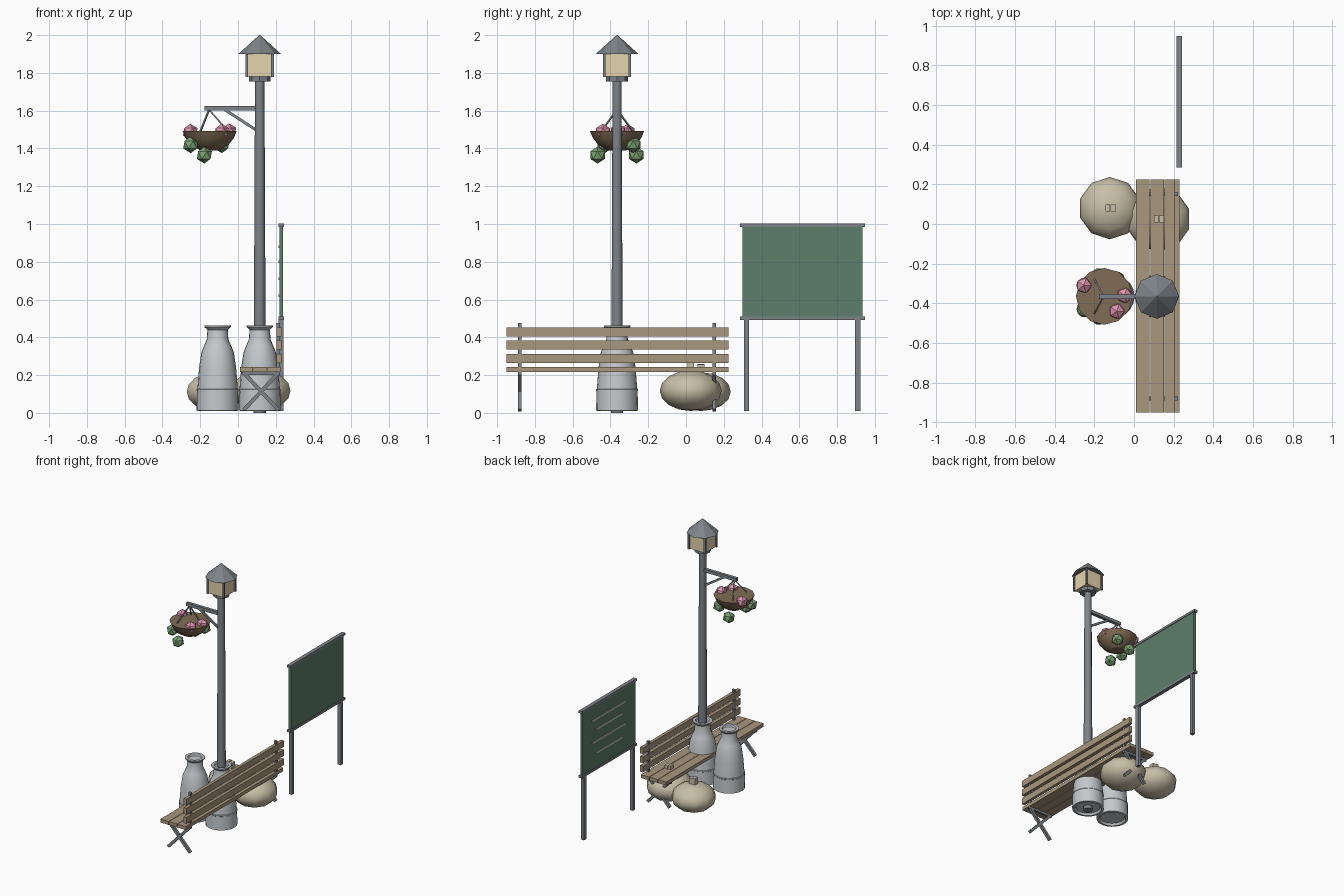
import bpy, bmesh, math
from mathutils import Vector, Matrix

if "Cube" in bpy.data.objects:
    bpy.data.objects.remove(bpy.data.objects["Cube"])


def mat(name, rgb):
    m = bpy.data.materials.new(name)
    m.diffuse_color = (*rgb, 1)
    m.use_nodes = True
    m.node_tree.nodes["Principled BSDF"].inputs["Base Color"].default_value = m.diffuse_color
    return m


METAL = mat("dark_metal", (0.21, 0.23, 0.25))
STEEL = mat("pale_steel", (0.55, 0.58, 0.6))
WOOD = mat("wood", (0.40, 0.31, 0.21))
SACK = mat("sackcloth", (0.58, 0.52, 0.39))
GREEN = mat("board_green", (0.11, 0.21, 0.15))
LEAF = mat("leaf", (0.20, 0.36, 0.17))
PINK = mat("petal", (0.75, 0.30, 0.43))
GLASS = mat("warm_glass", (0.78, 0.66, 0.42))
BASKET = mat("basket_brown", (0.22, 0.15, 0.09))
PAPER = mat("pale_strip", (0.6, 0.6, 0.5))


def finish(bm, name, material, smooth=None):
    bmesh.ops.recalc_face_normals(bm, faces=bm.faces)
    me = bpy.data.meshes.new(name)
    bm.to_mesh(me)
    bm.free()
    me.materials.append(material)
    ob = bpy.data.objects.new(name, me)
    bpy.context.collection.objects.link(ob)
    if smooth:
        bpy.ops.object.select_all(action='DESELECT')
        ob.select_set(True)
        bpy.context.view_layer.objects.active = ob
        bpy.ops.object.shade_smooth_by_angle(angle=math.radians(smooth))
    return ob


def box(name, lo, hi, material):
    lo, hi = Vector(lo), Vector(hi)
    bm = bmesh.new()
    bmesh.ops.create_cube(bm, size=1, matrix=Matrix.Translation((lo + hi) / 2)
                          @ Matrix.Diagonal((*(hi - lo), 1)))
    return finish(bm, name, material)


def bar(name, a, b, w, d, material=METAL):
    """Square bar between two points."""
    a, b = Vector(a), Vector(b)
    rot = (b - a).to_track_quat('Z', 'Y').to_matrix().to_4x4()
    bm = bmesh.new()
    bmesh.ops.create_cube(bm, size=1, matrix=Matrix.Translation((a + b) / 2) @ rot
                          @ Matrix.Diagonal((w, d, (b - a).length, 1)))
    return finish(bm, name, material)


def lathe(name, x, y, profile, n, material, smooth=None):
    """Revolve (radius, z) points round a vertical axis, closing both ends."""
    bm = bmesh.new()
    rings = []
    for r, z in profile:
        rings.append([bm.verts.new((x + r * math.cos(2 * math.pi * i / n),
                                    y + r * math.sin(2 * math.pi * i / n), z))
                      for i in range(n)])
    for lo, hi in zip(rings, rings[1:]):
        for i in range(n):
            j = (i + 1) % n
            bm.faces.new((lo[i], lo[j], hi[j], hi[i]))
    bm.faces.new(rings[0][::-1])
    bm.faces.new(rings[-1])
    return finish(bm, name, material, smooth)


def ball(name, p, r, material):
    bm = bmesh.new()
    bmesh.ops.create_icosphere(bm, subdivisions=1, radius=r, matrix=Matrix.Translation(p))
    return finish(bm, name, material)


LX, LY = 0.115, -0.365

# Bench: seat slats, back slats, posts and crossed legs
for i, x in enumerate((0.01, 0.082, 0.155)):
    box(f"seat_slat_{i}", (x, -0.95, 0.217), (x + 0.069, 0.225, 0.243), WOOD)
for i, z in enumerate((0.265, 0.335, 0.404)):
    box(f"back_slat_{i}", (0.205, -0.95, z), (0.229, 0.225, z + 0.048), WOOD)
for y in (-0.88, 0.15):
    box("back_post", (0.204, y - 0.009, 0.2), (0.222, y + 0.009, 0.475), METAL)
    box("seat_rail", (0.02, y - 0.009, 0.2), (0.222, y + 0.009, 0.217), METAL)
    bar("cross_leg_a", (0.03, y, 0.015), (0.215, y, 0.212), 0.02, 0.02)
    bar("cross_leg_b", (0.215, y, 0.015), (0.03, y, 0.212), 0.02, 0.02)

# Milk cans with a raised band and flared rim
for x in (LX, -0.108):
    lathe("milk_can", x, LY,
          [(0.085, 0.025), (0.095, 0.01), (0.111, 0.012), (0.109, 0.115), (0.111, 0.117),
           (0.111, 0.125), (0.107, 0.127), (0.098, 0.24), (0.086, 0.32), (0.072, 0.355),
           (0.057, 0.39), (0.054, 0.44), (0.070, 0.455), (0.070, 0.463), (0.05, 0.463),
           (0.045, 0.45)], 20, STEEL, 35)

# Lamp post and lantern
lathe("lamp_post", LX, LY, [(0.033, 0), (0.025, 1.76)], 10, METAL, 40)
lathe("lantern_base", LX, LY, [(0.058, 1.755), (0.058, 1.782)], 8, METAL)
h = 0.066
box("lantern_glass", (LX - h, LY - h, 1.78), (LX + h, LY + h, 1.905), GLASS)
for sx in (-1, 1):
    for sy in (-1, 1):
        cx, cy = LX + sx * 0.068, LY + sy * 0.068
        box("lantern_corner", (cx - 0.007, cy - 0.007, 1.778),
            (cx + 0.007, cy + 0.007, 1.905), METAL)
lathe("lantern_roof", LX, LY, [(0.113, 1.9), (0.003, 2.0)], 8, METAL)

# Bracket arm with diagonal brace
box("arm", (-0.177, LY - 0.012, 1.602), (0.11, LY + 0.012, 1.626), METAL)
bar("arm_brace", (-0.07, LY, 1.605), (0.1, LY, 1.495), 0.015, 0.015)

# Hanging basket, hangers, blooms and trailing leaves
BX = -0.15
lathe("flower_basket", BX, LY, [(0.05, 1.39), (0.1, 1.42), (0.128, 1.455), (0.143, 1.492)],
      12, BASKET, 30)
for k in range(3):
    a = math.radians(120 * k)
    bar("hanger", (BX - 0.003, LY, 1.605),
        (BX + 0.1 * math.cos(a), LY + 0.1 * math.sin(a), 1.488), 0.008, 0.008)
for p in ((-0.253, -0.31, 1.488), (-0.048, -0.36, 1.49), (-0.087, -0.44, 1.488)):
    ball("bloom", p, 0.043, PINK)
for p in ((-0.178, -0.468, 1.365), (-0.178, -0.263, 1.365),
          (-0.25, -0.43, 1.42), (-0.085, -0.28, 1.42)):
    ball("leaf_clump", p, 0.045, LEAF)

# Sacks with tied tops
for i, (x, y, r, ztop) in enumerate(((-0.122, 0.08, 0.157, 0.215), (0.122, 0.025, 0.164, 0.225))):
    bm = bmesh.new()
    bmesh.ops.create_uvsphere(bm, u_segments=10, v_segments=8, radius=1)
    hz = (ztop - 0.01) / 2
    for v in bm.verts:
        v.co = (x + v.co.x * r, y + v.co.y * r, 0.01 + hz + v.co.z * hz)
    finish(bm, f"sack_{i}", SACK, 60)
    box("sack_ear_l", (x - 0.022, y - 0.018, ztop - 0.02), (x + 0.002, y + 0.018, ztop + 0.045), SACK)
    box("sack_ear_r", (x + 0.004, y - 0.018, ztop - 0.02), (x + 0.03, y + 0.018, ztop + 0.04), SACK)

# Notice board on two legs, with blank pale strips
box("board_panel", (0.219, 0.298, 0.505), (0.238, 0.935, 0.99), GREEN)
for z in (0.492, 0.985):
    box("board_rail", (0.214, 0.285, z), (0.243, 0.948, z + 0.017), METAL)
for y in (0.32, 0.91):
    box("board_leg", (0.215, y - 0.014, 0.01), (0.241, y + 0.014, 0.5), METAL)
for z, y0, y1 in ((0.88, 0.42, 0.82), (0.80, 0.46, 0.77), (0.71, 0.42, 0.82), (0.62, 0.46, 0.77)):
    box("board_strip", (0.214, y0, z - 0.006), (0.22, y1, z + 0.006), PAPER)
